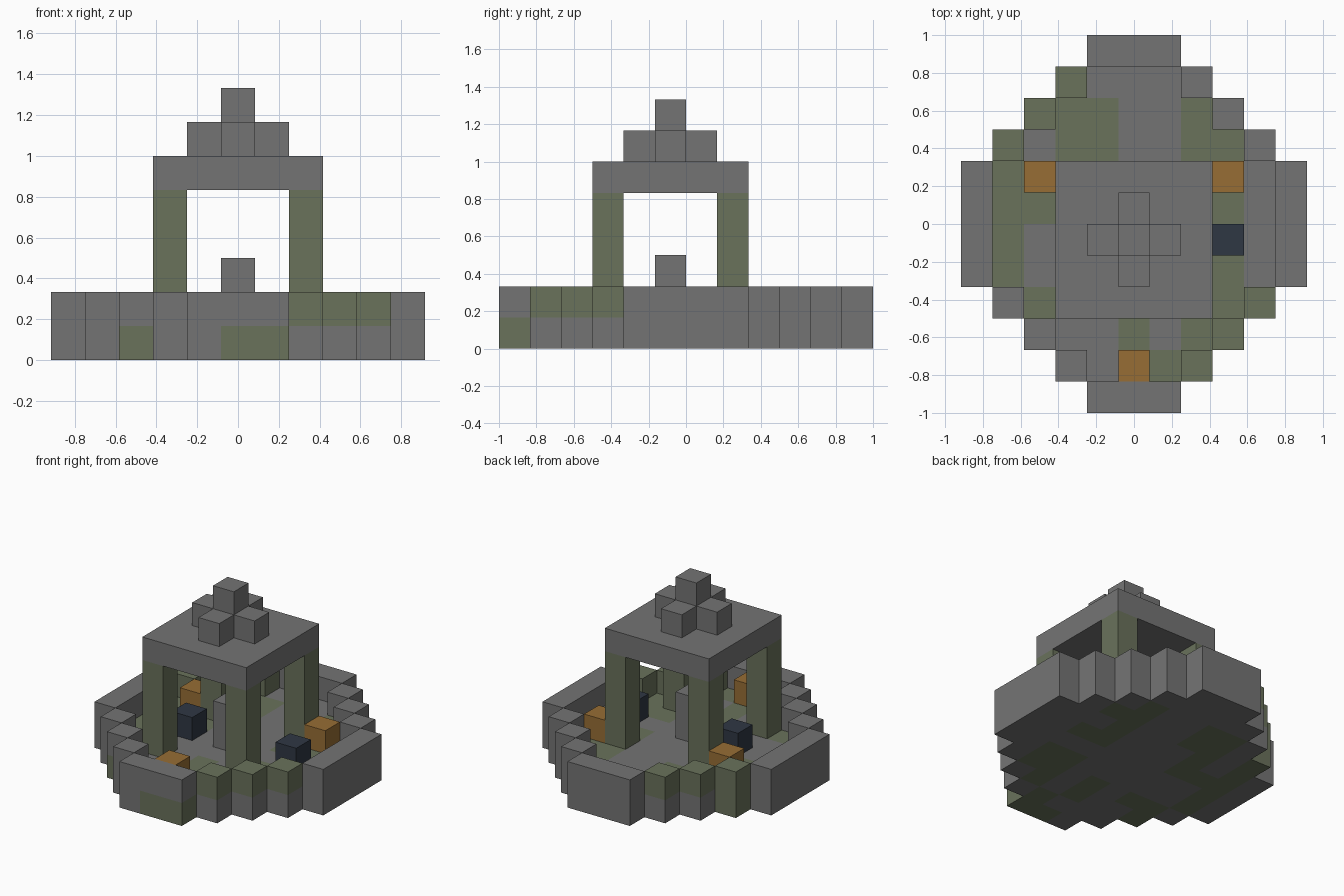
import bpy
import bmesh
from mathutils import Vector

cube = bpy.data.objects.get("Cube")
if cube:
    bpy.data.objects.remove(cube, do_unlink=True)

U = 1 / 6  # block size


def material(name, rgb):
    mat = bpy.data.materials.new(name)
    mat.use_nodes = True
    color = (*rgb, 1)
    mat.diffuse_color = color
    bsdf = mat.node_tree.nodes["Principled BSDF"]
    bsdf.inputs["Base Color"].default_value = color
    bsdf.inputs["Roughness"].default_value = 0.9
    return mat


stone = material("grey stone", (0.175, 0.175, 0.175))
moss = material("mossy stone", (0.142, 0.168, 0.105))
copper = material("orange block", (0.31, 0.155, 0.035))
navy = material("dark blue block", (0.028, 0.038, 0.057))


def finish(name, bm, mats):
    mesh = bpy.data.meshes.new(name)
    bm.normal_update()
    bm.to_mesh(mesh)
    bm.free()
    for mat in mats:
        mesh.materials.append(mat)
    obj = bpy.data.objects.new(name, mesh)
    bpy.context.collection.objects.link(obj)
    return obj


def block(name, center, size, mat):
    """Box with centre (x, y), bottom z and size, all counted in blocks."""
    bm = bmesh.new()
    bmesh.ops.create_cube(bm, size=U)
    bmesh.ops.scale(bm, vec=size, verts=bm.verts)
    x, y, z = center
    bmesh.ops.translate(bm, vec=Vector((x, y, z + size[2] / 2)) * U, verts=bm.verts)
    return finish(name, bm, [mat])


def block_layers(name, layers):
    """Outer skin of stacked block plans; rows run from back to front."""
    cells = {}
    for z, rows in enumerate(layers):
        for r, row in enumerate(rows):
            for x, kind in enumerate(row):
                if kind != ".":
                    cells[x, len(rows) - 1 - r, z] = "sm".index(kind)
    offset = Vector((len(layers[0][0]) / 2, len(layers[0]) / 2, 0))
    bm = bmesh.new()
    for cell, kind in cells.items():
        for axis in range(3):
            for side in (0, 1):
                near = list(cell)
                near[axis] += 2 * side - 1
                if tuple(near) in cells:
                    continue
                loop = []
                for a, b in ((0, 0), (1, 0), (1, 1), (0, 1)):
                    p = Vector(cell) - offset
                    p[axis] += side
                    p[(axis + 1) % 3] += a
                    p[(axis + 2) % 3] += b
                    loop.append(bm.verts.new(p * U))
                face = bm.faces.new(loop if side else loop[::-1])
                face.material_index = kind
    bmesh.ops.remove_doubles(bm, verts=bm.verts, dist=U / 100)
    return finish(name, bm, [stone, moss])


# Oval courtyard: floor course and the parapet course around its rim
floor_plan = [
    "....sss....",
    "...sssss...",
    "..smmssms..",
    ".msmmssmms.",
    "smsmsssmsss",
    "smmmsssmmss",
    "smsssssssss",
    "smsssssmmss",
    ".smmsmsmms.",
    "..mssmsms..",
    "...sssms...",
    "....smm....",
]
parapet_plan = [
    "....sss....",
    "...m...s...",
    "..m.....s..",
    ".m.......s.",
    "s.........s",
    "s.........s",
    "s.........s",
    "s.........s",
    ".s.......m.",
    "..s.....m..",
    "...s...m...",
    "....sss....",
]
block_layers("courtyard_base", [floor_plan, parapet_plan])

# Pavilion, centred half a block in front of the middle
MID = -0.5
for x, side in ((-2, "right"), (2, "left")):
    for y, end in ((-2, "front"), (2, "back")):
        block(f"{end}_{side}_pillar", (x, MID + y, 1), (1, 1, 4), moss)
block("roof_slab", (0, MID, 5), (5, 5, 1), stone)
block("central_pedestal", (0, MID, 1), (1, 1, 2), stone)

# Cross-shaped finial
block("finial_column", (0, MID, 6), (1, 1, 2), stone)
for name, x, y in (("left", 1, 0), ("right", -1, 0), ("front", 0, -1), ("back", 0, 1)):
    block(f"finial_{name}_arm", (x, MID + y, 6), (1, 1, 1), stone)

# Loose coloured blocks on the courtyard floor
for name, x, y, mat in (
    ("back_left_orange_block", 3, 1.5, copper),
    ("back_right_orange_block", -3, 1.5, copper),
    ("front_orange_block", 0, -4.5, copper),
    ("left_blue_block", 3, MID, navy),
    ("right_blue_block", -2, MID, navy),
):
    block(name, (x, y, 1), (1, 1, 1), mat)
